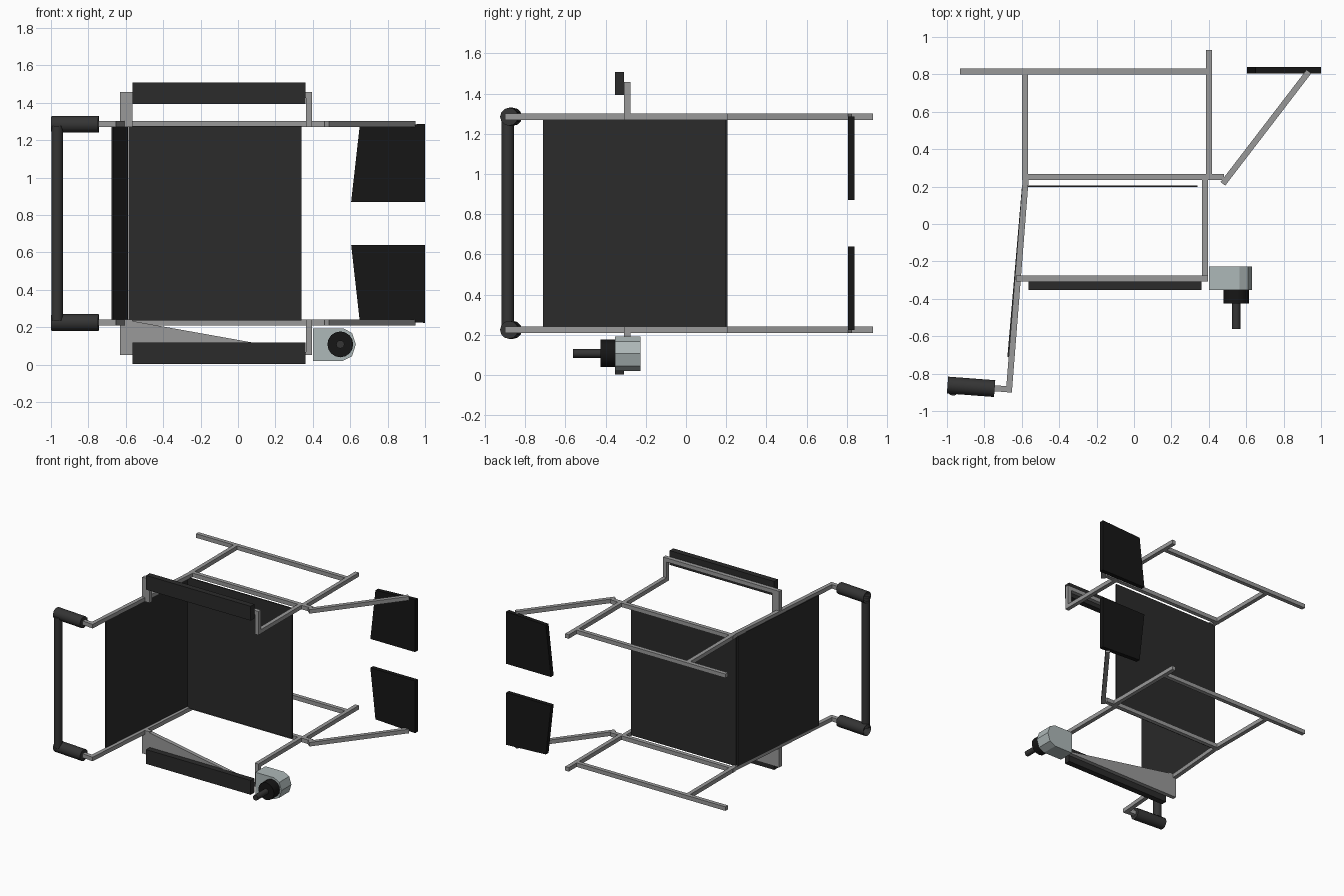
import bpy, bmesh
from math import radians
from mathutils import Vector, Matrix

if "Cube" in bpy.data.objects:
    bpy.data.objects.remove(bpy.data.objects["Cube"])

MID = 0.755      # mirror plane height
RAIL = 1.285     # height of the upper side frame


def material(name, rgb):
    m = bpy.data.materials.new(name)
    m.diffuse_color = (*rgb, 1)
    m.use_nodes = True
    m.node_tree.nodes["Principled BSDF"].inputs["Base Color"].default_value = m.diffuse_color
    return m


STEEL = material("steel", (0.32, 0.32, 0.32))
FABRIC = material("fabric", (0.024, 0.024, 0.024))
RUBBER = material("rubber", (0.035, 0.035, 0.035))
BLACK = material("black", (0.008, 0.008, 0.008))
SHELL = material("shell", (0.42, 0.48, 0.48))


def finish(bm, name, mat, mirror=False):
    bmesh.ops.recalc_face_normals(bm, faces=bm.faces)
    bmesh.ops.translate(bm, verts=bm.verts, vec=(0, 0, -MID))
    me = bpy.data.meshes.new(name)
    bm.to_mesh(me)
    bm.free()
    ob = bpy.data.objects.new(name, me)
    bpy.context.collection.objects.link(ob)
    ob.location.z = MID
    me.materials.append(mat)
    if mirror:
        mod = ob.modifiers.new("mirror", 'MIRROR')
        mod.use_axis = (False, False, True)
        mod.use_mirror_merge = False
    return ob


def add_box(bm, lo, hi):
    lo, hi = Vector(lo), Vector(hi)
    m = Matrix.Translation((lo + hi) / 2) @ Matrix.Diagonal((*(hi - lo), 1))
    bmesh.ops.create_cube(bm, size=1, matrix=m)


def add_bar(bm, p, q, w=0.032, z0=RAIL - 0.016, z1=RAIL + 0.016):
    """Rectangular bar lying flat between two xy points."""
    p, q = Vector(p), Vector(q)
    d = (q - p).normalized()
    n = Vector((-d.y, d.x)) * w / 2
    add_prism(bm, [(*c, z0) for c in (p + n, p - n, q - n, q + n)], (0, 0, z1 - z0))


def add_prism(bm, pts, vec):
    f = bm.faces.new([bm.verts.new(c) for c in pts])
    r = bmesh.ops.extrude_face_region(bm, geom=[f], use_keep_orig=True)
    vs = [g for g in r["geom"] if isinstance(g, bmesh.types.BMVert)]
    bmesh.ops.translate(bm, verts=vs, vec=vec)


def cylinder(name, p, q, r, mat, sides=12, mirror=False, bore=0, smooth=False):
    p, q = Vector(p), Vector(q)
    d = q - p
    m = Matrix.Translation((p + q) / 2) @ d.to_track_quat('Z', 'Y').to_matrix().to_4x4()
    bm = bmesh.new()
    bmesh.ops.create_cone(bm, cap_ends=True, segments=sides, radius1=r, radius2=r,
                          depth=d.length, matrix=m)
    if bore:
        cap = max(bm.faces, key=lambda f: (f.calc_center_median() - p).dot(d))
        bmesh.ops.inset_individual(bm, faces=[cap], thickness=bore)
        bmesh.ops.translate(bm, verts=cap.verts, vec=d * -0.15)
    ob = finish(bm, name, mat, mirror)
    if smooth:
        bpy.context.view_layer.objects.active = ob
        ob.select_set(True)
        bpy.ops.object.shade_smooth_by_angle(angle=radians(40))
        ob.select_set(False)
    return ob


# Side frames, one drawn and mirrored
bm = bmesh.new()
for p, q in [((-0.93, 0.815), (0.39, 0.815)),     # base rail
             ((0.40, 0.235), (0.40, 0.93)),       # front leg
             ((-0.583, 0.25), (-0.583, 0.80)),    # rear leg
             ((-0.60, 0.25), (0.48, 0.25)),       # seat rail
             ((0.475, 0.215), (0.935, 0.815)),    # footrest arm
             ((-0.579, 0.24), (-0.669, -0.90)),   # back post
             ((-0.66, -0.885), (-0.76, -0.877)),  # handle stub
             ((0.38, 0.235), (0.38, -0.305))]:    # armrest support
    add_bar(bm, p, q)
finish(bm, "side_frame", STEEL, True)

# Armrest posts
bm = bmesh.new()
add_box(bm, (-0.63, -0.308, RAIL - 0.016), (-0.565, -0.276, 1.458))
add_box(bm, (0.364, -0.308, RAIL - 0.016), (0.396, -0.276, 1.458))
finish(bm, "armrest_posts", STEEL, True)

# Armrest rails: straight above, tapering below
bm = bmesh.new()
add_box(bm, (-0.60, -0.308, 1.426), (0.39, -0.276, 1.458))
finish(bm, "upper_armrest_rail", STEEL)
bm = bmesh.new()
add_prism(bm, [(-0.60, -0.308, 0.052), (0.39, -0.308, 0.052),
               (0.39, -0.308, 0.062), (-0.60, -0.308, 0.239)], (0, 0.032, 0))
finish(bm, "lower_armrest_rail", STEEL)

# Armrest pads
bm = bmesh.new()
add_box(bm, (-0.563, -0.354, 1.393), (0.36, -0.308, 1.507))
finish(bm, "armrest_pad", FABRIC, True)

# Seat and back panels
bm = bmesh.new()
add_bar(bm, (-0.585, 0.202), (0.34, 0.202), 0.01, 0.235, 1.275)
finish(bm, "seat", FABRIC)
bm = bmesh.new()
add_bar(bm, (-0.594, 0.202), (-0.672, -0.712), 0.01, 0.235, 1.275)
finish(bm, "backrest", FABRIC)

# Footplates
bm = bmesh.new()
add_prism(bm, [(0.605, 0.805, 0.87), (1.0, 0.805, 0.87),
               (1.0, 0.805, 1.287), (0.65, 0.805, 1.27)], (0, 0.034, 0))
finish(bm, "footplate", BLACK, True)

# Push handles and the bar joining them
cylinder("grip", (-0.745, -0.880, RAIL), (-0.997, -0.861, RAIL), 0.045, RUBBER,
         12, True, bore=0.025, smooth=True)
cylinder("push_bar", (-0.967, -0.887, 0.235), (-0.967, -0.887, 1.275), 0.031, RUBBER,
         12, smooth=True)

# Joystick
bm = bmesh.new()
profile = [(0.40, 0.02), (0.56, 0.02), (0.61, 0.045), (0.63, 0.108),
           (0.61, 0.168), (0.565, 0.193), (0.40, 0.193)]
add_prism(bm, [(x, -0.352, z) for x, z in profile], (0, 0.126, 0))
finish(bm, "joystick_housing", SHELL)
cylinder("joystick_boot", (0.547, -0.352, 0.108), (0.547, -0.426, 0.108), 0.069, BLACK, 16, smooth=True)
cylinder("joystick_lever", (0.547, -0.42, 0.108), (0.547, -0.562, 0.108), 0.022, RUBBER, 12, smooth=True)
